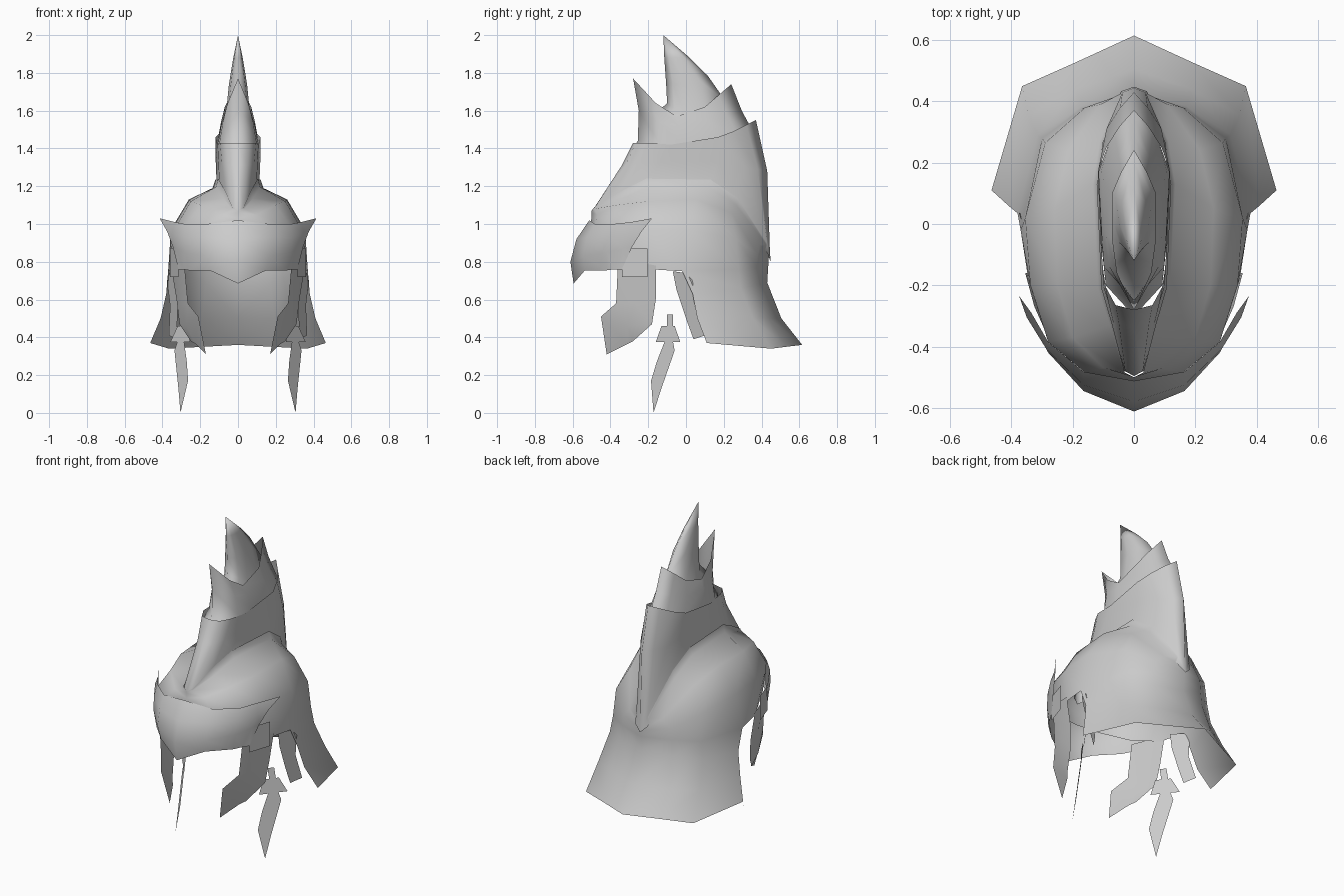
import bpy, bmesh, math

steel = bpy.data.materials.new("grey_steel")
steel.diffuse_color = (0.6, 0.6, 0.6, 1)


def finish(name, bm, angle=45):
    """Mirror a right-hand half across x and shade it."""
    bmesh.ops.remove_doubles(bm, verts=bm.verts[:], dist=1e-4)
    me = bpy.data.meshes.new(name)
    bm.to_mesh(me)
    bm.free()
    me.materials.append(steel)
    ob = bpy.data.objects.new(name, me)
    bpy.context.collection.objects.link(ob)
    mod = ob.modifiers.new("mirror", 'MIRROR')
    mod.use_clip = True
    mod.merge_threshold = 0.001
    bpy.ops.object.select_all(action='DESELECT')
    ob.select_set(True)
    bpy.context.view_layer.objects.active = ob
    bpy.ops.object.modifier_apply(modifier=mod.name)
    bpy.ops.object.shade_smooth_by_angle(angle=math.radians(angle))
    return ob


def loft(name, rings, angle=60):
    """Sheet through rings listed top to bottom, each running front to back.
    None leaves a gap in the sheet."""
    bm = bmesh.new()
    rows = [[p and bm.verts.new(p) for p in ring] for ring in rings]
    for a, b in zip(rows, rows[1:]):
        for i in range(len(a) - 1):
            quad = (a[i], b[i], b[i + 1], a[i + 1])
            if all(quad):
                bm.faces.new(quad)
    return finish(name, bm, angle)


def plate(name, outline, x_of):
    """Thin plate from a (y, z) outline, with x set by a rule."""
    bm = bmesh.new()
    f = bm.faces.new([bm.verts.new((x_of(y, z), y, z)) for y, z in outline])
    bmesh.ops.triangulate(bm, faces=[f])
    return finish(name, bm, 60)


# Dome with a small raised lip around the crest, running into the neck guard
lip = [(0, -.5, 1.07), (.03, -.485, 1.09), (.07, -.33, 1.18), (.105, -.21, 1.24),
       (.12, .13, 1.235), (.10, .27, 1.14), (.04, .425, .9), (0, .44, .86)]
lip_foot = [(x * 1.12, y, z - (.045 if z > 1.1 else .01)) for x, y, z in lip]
shoulder = [(0, -.5, 1.03), (.1, -.47, 1.05), (.2, -.37, 1.10), (.25, -.2, 1.12),
            (.26, .05, 1.13), (.215, .24, 1.06), (.11, .39, .89), (0, .44, .84)]
widest = [(0, -.513, .97), (.16, -.485, .98), (.28, -.385, .98), (.338, -.2, .97),
          (.355, .02, .97), (.29, .265, .92), (.16, .38, .84), (0, .437, .81)]
edge = [(0, -.5, .88), (.15, -.47, .87), (.27, -.36, .82), (.345, -.18, .76),
        (.37, -.02, .75), (.30, .28, .76), (.17, .375, .77), (0, .435, .77)]
gap = [None] * 4
loft("helmet_dome", [
    lip, lip_foot, shoulder, widest, edge,
    gap + [(.38, .035, .63), (.315, .29, .66), (.17, .385, .68), (0, .43, .69)],
    gap + [(.41, .06, .5), (.345, .355, .5), (.19, .44, .5), (0, .505, .5)],
    gap + [(.465, .11, .37), (.365, .45, .34), (.185, .53, .35), (0, .615, .36)],
], 75)

# Visor with swept back tips
loft("visor", [
    [(0, -.512, 1.02), (.165, -.482, 1.0), (.28, -.385, 1.0), (.335, -.29, 1.01),
     (.415, -.18, 1.03)],
    [(0, -.58, .92), (.165, -.525, .93), (.285, -.41, .93), (.35, -.305, .95),
     (.375, -.235, .96)],
    [(0, -.612, .80), (.165, -.545, .83), (.28, -.42, .85), (.325, -.33, .87),
     (.345, -.285, .88)],
    [(0, -.595, .685), (.15, -.535, .755), (.26, -.42, .755), (.29, -.38, .76),
     (.315, -.34, .76)],
])

# Crest, three nested tiers, each one rooted in the tier below
loft("crest_lower", [
    [(0, -.28, 1.43), (.06, -.265, 1.43), (.095, -.2, 1.43), (.108, -.08, 1.42),
     (.118, .17, 1.46), (.09, .25, 1.49), (.045, .32, 1.525), (0, .37, 1.55)],
    [(0, -.34, 1.31), (.05, -.32, 1.31), (.085, -.25, 1.32), (.104, -.13, 1.33),
     (.118, .17, 1.33), (.09, .31, 1.3), (.045, .38, 1.29), (0, .43, 1.28)],
    [(x * .95, y + .004, z) for x, y, z in lip],
    [(x * 1.06, y * .985 if y < 0 else y + .008, z - .06) for x, y, z in lip],
], 180)
loft("crest_middle", [
    [(0, -.28, 1.77), (.055, -.16, 1.64), (.07, -.05, 1.57), (.07, .1, 1.62),
     (.04, .17, 1.68), (0, .24, 1.74)],
    [(0, -.25, 1.6), (.08, -.14, 1.54), (.09, -.04, 1.52), (.09, .12, 1.54),
     (.05, .22, 1.57), (0, .295, 1.6)],
    [(0, -.255, 1.44), (.098, -.14, 1.43), (.106, -.02, 1.42), (.108, .17, 1.44),
     (.06, .28, 1.46), (0, .36, 1.48)],
    [(0, -.30, 1.38), (.092, -.2, 1.38), (.105, -.08, 1.38), (.116, .17, 1.38),
     (.07, .30, 1.4), (0, .40, 1.41)],
], 180)
loft("crest_upper", [
    [(0, -.12, 2.0)] * 5,
    [(0, -.115, 1.88), (.02, -.09, 1.88), (.025, -.05, 1.88), (.02, -.01, 1.88),
     (0, .02, 1.88)],
    [(0, -.105, 1.74), (.038, -.07, 1.74), (.048, 0, 1.74), (.04, .07, 1.76),
     (0, .115, 1.785)],
    [(0, -.1, 1.64), (.05, -.06, 1.61), (.065, 0, 1.57), (.062, .09, 1.6),
     (0, .21, 1.65)],
    [(0, -.25, 1.5), (.079, -.14, 1.5), (.088, -.04, 1.5), (.088, .12, 1.52),
     (0, .3, 1.56)],
], 180)

# Cheek guards, curving inwards at the front
loft("cheek_guard", [
    [(.285, -.36, .80), (.325, -.27, .80), (.355, -.16, .78)],
    [(.265, -.37, .58), (.30, -.27, .58), (.325, -.16, .60)],
    [(.21, -.45, .51), (.275, -.31, .46), (.31, -.18, .47)],
    [(.17, -.42, .31), (.225, -.31, .365), (.25, -.28, .38)],
])

# Square hinge plate over each cheek guard
plate("hinge_plate", [(-.34, .72), (-.205, .72), (-.205, .87), (-.34, .87)],
      lambda y, z: .36 + (y + .205) * .33)

# Inner ear flaps along the front of the neck guard, turned to face forwards
plate("ear_flap", [(-.07, .75), (-.05, .65), (0, .5), (.04, .39), (.10, .41),
                   (.045, .57), (.035, .7), (0, .74)],
      lambda y, z: .345 + .6 * (y - .18 + .28 * z))

# Hanging pendants: leaf, clasp and stem, set on a diagonal
diagonal = lambda y, z: .30 + .8 * (y + .178 - .22 * z)
plate("pendant_leaf", [(-.172, 0), (-.13, .13), (-.06, .33), (-.07, .385),
                       (-.11, .385), (-.155, .27), (-.185, .17)], diagonal)
plate("pendant_clasp", [(-.16, .375), (-.03, .375), (-.06, .46), (-.13, .46)],
      lambda y, z: diagonal(y, z) + .006)
plate("pendant_stem", [(-.10, .455), (-.07, .455), (-.07, .52), (-.10, .52)], diagonal)
